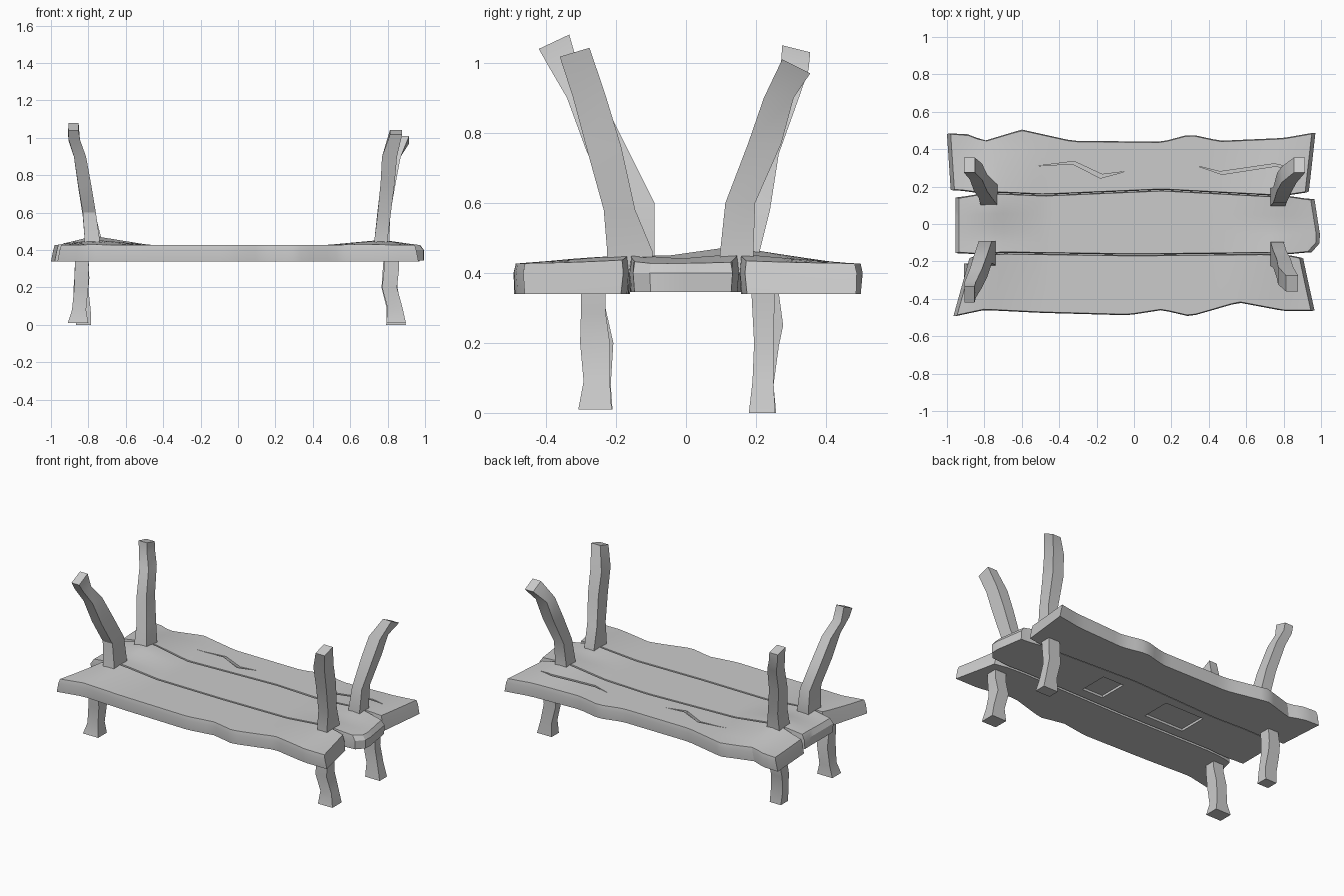
import bpy, bmesh

if "Cube" in bpy.data.objects:
    bpy.data.objects.remove(bpy.data.objects["Cube"])


def interp(pts, x):
    """Piecewise-linear lookup in a list of (x, y) points."""
    if x <= pts[0][0]:
        return pts[0][1]
    for (x0, y0), (x1, y1) in zip(pts, pts[1:]):
        if x <= x1:
            return y0 + (y1 - y0) * (x - x0) / (x1 - x0)
    return pts[-1][1]


def make_object(name, bm):
    bmesh.ops.recalc_face_normals(bm, faces=bm.faces)
    mesh = bpy.data.meshes.new(name)
    bm.to_mesh(mesh)
    bm.free()
    ob = bpy.data.objects.new(name, mesh)
    bpy.context.collection.objects.link(ob)
    return ob


# Board surface: swells gently around the foot of each post
BUMPS = [(-0.77, 0.12, 0.05), (-0.77, -0.15, 0.028), (0.77, 0.15, 0.028), (0.77, -0.15, 0.025)]


def top_z(x, y):
    z = 0.0
    for bx, by, h in BUMPS:
        reach = 0.2 if abs(x) > abs(bx) else 0.3
        z = max(z, h * max(0, 1 - abs(x - bx) / reach) * max(0, 1 - abs(y - by) / 0.33))
    return 0.427 + z


def plank(name, low, high, left, right, bottom, mid_inset, inset=0.02, n=40, m=6):
    """low/high: side outlines; left/right: end x positions against v in 0..1."""
    bm = bmesh.new()
    layers = [(inset, None, 0.005), (mid_inset, 0.4, 0.0), (0.0, bottom, 0.004)]
    grid = []
    for ins, z, side in layers:
        rows = []
        for i in range(n + 1):
            row = []
            for j in range(m + 1):
                v = j / m
                xl, xr = interp(left, v) + ins, interp(right, v) - ins
                x = xl + (xr - xl) * i / n
                y0, y1 = low(x) + side, high(x) - side
                y = y0 + (y1 - y0) * v
                row.append(bm.verts.new((x, y, top_z(x, y) if z is None else z)))
            rows.append(row)
        grid.append(rows)
    # Only the rim of the middle layer is used
    for i in range(n):
        for j in range(m):
            for g in (grid[0], grid[2]):
                bm.faces.new((g[i][j], g[i + 1][j], g[i + 1][j + 1], g[i][j + 1]))
    for a, b in ((grid[0], grid[1]), (grid[1], grid[2])):
        for i in range(n):
            for j in (0, m):
                bm.faces.new((a[i][j], a[i + 1][j], b[i + 1][j], b[i][j]))
        for j in range(m):
            for i in (0, n):
                bm.faces.new((a[i][j], a[i][j + 1], b[i][j + 1], b[i][j]))
    bmesh.ops.delete(bm, geom=[v for v in bm.verts if not v.link_faces], context='VERTS')
    return make_object(name, bm)


# Outlines of the three boards
back_edge = [(-1, .485), (-.89, .48), (-.8, .445), (-.6, .505), (-.33, .445), (.15, .44),
             (.3, .48), (.46, .445), (.8, .46), (.97, .49)]
front_edge = [(-.965, -.495), (-.8, -.46), (-.5, -.475), (-.03, -.488), (.15, -.46),
              (.3, -.495), (.56, -.42), (.8, -.465), (.965, -.465)]
back_seam = [(-1, .16), (-.7, .165), (-.48, .155), (.15, .182), (.72, .152), (.95, .152)]
front_seam = [(-.95, -.175), (-.7, -.155), (0, -.165), (.7, -.158), (.95, -.17)]


def gap(x):
    return 0.001 + 0.018 * min(1, max(0, (abs(x) - 0.82) / 0.12))


back = plank("back_board", lambda x: interp(back_seam, x) + gap(x), lambda x: interp(back_edge, x),
             [(0, -.98), (1, -1)], [(0, .935), (1, .97)], 0.34, 0.012)
front = plank("front_board", lambda x: interp(front_edge, x), lambda x: interp(front_seam, x) - gap(x),
              [(0, -.965), (1, -.88)], [(0, .965), (1, .905)], 0.34, 0.012)
middle = plank("middle_board", lambda x: interp(front_seam, x) + gap(x),
               lambda x: interp(back_seam, x) - gap(x),
               [(0, -.955), (1, -.955)], [(0, .95), (.2, 1.0), (1, .965)], 0.345, 0.0)


def carve(target, outline, z0, z1):
    """Cut a vertical prism with the given outline out of the target."""
    bm = bmesh.new()
    face = bm.faces.new([bm.verts.new((x, y, z0)) for x, y in outline])
    ext = bmesh.ops.extrude_face_region(bm, geom=[face])
    for v in ext["geom"]:
        if isinstance(v, bmesh.types.BMVert):
            v.co.z = z1
    cutter = make_object("cutter", bm)
    cutter.hide_render = True
    mod = target.modifiers.new("carve", 'BOOLEAN')
    mod.operation, mod.solver, mod.object = 'DIFFERENCE', 'EXACT', cutter
    bpy.context.view_layer.objects.active = target
    bpy.ops.object.modifier_apply(modifier=mod.name)
    bpy.data.objects.remove(cutter)


# Cracks in the back board and shallow recesses below the middle board
carve(back, [(-.52, .31), (-.32, .335), (-.17, .265), (-.05, .28), (-.18, .245), (-.33, .322)], .41, .55)
carve(back, [(.34, .31), (.46, .28), (.75, .322), (.85, .3), (.75, .308), (.47, .265)], .41, .55)
for cx, hx in ((0.24, 0.075), (-0.3, 0.14)):
    carve(middle, [(cx - hx, -.09), (cx + hx, -.09), (cx + hx, .1), (cx - hx, .1)], .3, .36)


def branch(name, rings, tilt=0.0):
    """Four-sided crooked limb through rings (x, y, z, width_x, width_y)."""
    bm = bmesh.new()
    prev = None
    for k, (x, y, z, wx, wy) in enumerate(rings):
        t = tilt if k == len(rings) - 1 else 0
        ring = [bm.verts.new((x + sx * wx / 2, y + sy * wy / 2, z + t * sy * wy / 2))
                for sx, sy in ((-1, -1), (1, -1), (1, 1), (-1, 1))]
        if prev:
            for i in range(4):
                bm.faces.new((prev[i], prev[(i + 1) % 4], ring[(i + 1) % 4], ring[i]))
        else:
            bm.faces.new(ring)
        prev = ring
    bm.faces.new(prev)
    return make_object(name, bm)


# Legs below the boards
branch("front_left_leg", [(-.855, -.255, .01, .11, .09), (-.85, -.25, .08, .075, .07), (-.838, -.25, .2, .075, .085),
                          (-.835, -.265, .3, .075, .07), (-.835, -.265, .38, .07, .07)])
branch("front_right_leg", [(.845, -.26, .01, .105, .095), (.84, -.255, .09, .08, .075), (.81, -.26, .2, .08, .085),
                           (.82, -.265, .29, .08, .07), (.82, -.265, .38, .08, .07)])
branch("back_left_leg", [(-.825, .22, 0, .08, .075), (-.83, .22, .08, .085, .06), (-.84, .23, .19, .08, .07),
                         (-.835, .24, .25, .08, .075), (-.835, .225, .38, .07, .07)])
branch("back_right_leg", [(.845, .217, 0, .105, .075), (.835, .22, .09, .08, .06), (.81, .222, .2, .085, .055),
                          (.82, .22, .38, .08, .07)])

# Posts rising from the boards
branch("front_left_post", [(-.78, -.16, .4, .08, .14), (-.78, -.155, .46, .08, .13), (-.795, -.15, .6, .07, .12),
                           (-.82, -.225, .75, .07, .12), (-.845, -.29, .9, .065, .1),
                           (-.875, -.35, .99, .06, .085), (-.88, -.377, 1.06, .055, .087)], 0.47)
branch("front_right_post", [(.765, -.16, .4, .07, .13), (.765, -.16, .46, .07, .13), (.78, -.19, .58, .07, .09),
                            (.8, -.235, .76, .075, .1), (.81, -.275, .9, .08, .095),
                            (.845, -.318, 1.03, .065, .085)], 0.3)
branch("back_left_post", [(-.775, .15, .4, .1, .12), (-.775, .155, .46, .09, .11), (-.795, .19, .58, .07, .1),
                          (-.82, .22, .74, .07, .09), (-.845, .28, .9, .065, .085),
                          (-.875, .31, .98, .06, .08), (-.88, .315, 1.04, .06, .08)], -0.25)
branch("back_right_post", [(.77, .145, .4, .08, .1), (.77, .145, .46, .08, .095), (.78, .155, .6, .07, .085),
                           (.805, .225, .77, .08, .095), (.83, .265, .9, .08, .085),
                           (.885, .315, .99, .06, .08)], -0.5)

# Shading: soft curves with crisp edges
for ob in bpy.data.objects:
    ob.select_set(True)
bpy.context.view_layer.objects.active = middle
bpy.ops.object.shade_smooth_by_angle(angle=0.52)
